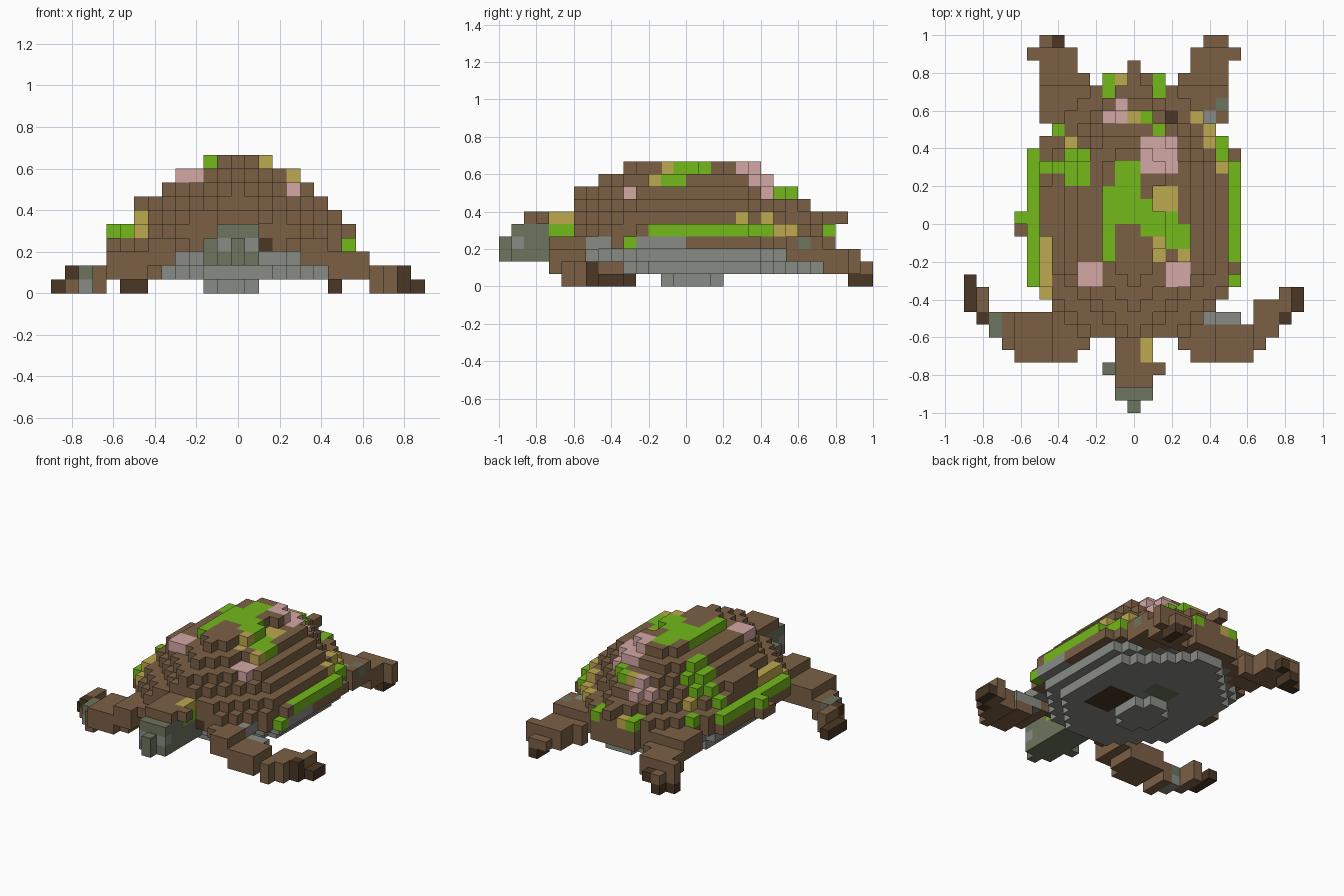
import bpy, bmesh
from mathutils import Vector

default = bpy.data.objects.get("Cube")
if default:
    bpy.data.objects.remove(default, do_unlink=True)

UNIT = 2 / 30          # edge of one block
LENGTH = 30            # blocks from beak to rear toes

# ---- colours (display hex, converted to linear) ----
PALETTE = {"brown": "7B6045", "green": "73B81A", "khaki": "BEA84E", "pink": "D4A8A5",
           "grey": "898C85", "moss_grey": "6D755E", "dark_brown": "4A3725"}
NAMES = list(PALETTE)


def linear(c):
    return c / 12.92 if c <= 0.04045 else ((c + 0.055) / 1.055) ** 2.4


def make_material(name, code):
    rgb = [linear(c / 255) for c in bytes.fromhex(code)]
    mat = bpy.data.materials.new(name)
    mat.use_nodes = True
    mat.diffuse_color = (*rgb, 1)
    shader = next(n for n in mat.node_tree.nodes if n.type == "BSDF_PRINCIPLED")
    shader.inputs["Base Color"].default_value = (*rgb, 1)
    shader.inputs["Roughness"].default_value = 0.9
    return mat


MATERIALS = [make_material(n, c) for n, c in PALETTE.items()]

# ---- block helpers: blocks[(x, y, z)] = [part, colour] ----
blocks = {}


def span(pair):
    return range(pair[0], pair[1] + 1) if isinstance(pair, tuple) else range(pair, pair + 1)


def fill(part, colour, xs, ys, zs):
    for x in span(xs):
        for y in span(ys):
            for z in span(zs):
                blocks.setdefault((x, y, z), [part, colour])


def carve(xs, ys, zs):
    for x in span(xs):
        for y in span(ys):
            for z in span(zs):
                blocks.pop((x, y, z), None)


def layer(part, colour, z, half, front, back, nose, rear):
    """One slab with stepped diagonal corners."""
    for y in range(front, back + 1):
        w = min(half, y - front + nose, back - y + rear)
        fill(part, colour, (-w, w), y, z)


def paint(colour, xs, ys, zs=None):
    """Recolour the highest block of each column, or a given height range."""
    for x in span(xs):
        for y in span(ys):
            column = [z for z in range(10) if (x, y, z) in blocks]
            chosen = column[-1:] if zs is None else [z for z in column if z in span(zs)]
            for z in chosen:
                blocks[x, y, z][1] = colour


# ---- shell: stepped dome ----
for z, half, front, back, nose, rear in [
        (9, 2, 10, 20, 0, 1), (8, 4, 8, 21, 0, 2), (7, 5, 6, 23, 0, 1),
        (6, 6, 6, 24, 1, 1), (5, 7, 6, 26, 3, 0), (4, 8, 6, 26, 4, 2), (3, 8, 6, 25, 4, 3)]:
    layer("shell", "brown", z, half, front, back, nose, rear)
fill("shell", "brown", 0, 27, 5)
fill("shell", "brown", (-2, 2), 26, (2, 4))
fill("shell", "brown", (-3, 3), 25, 2)
fill("shell", "brown", 6, 21, 5)
fill("shell", "brown", -9, 14, 3)
fill("shell", "brown", -9, 15, (3, 4))
fill("shell", "brown", -7, (14, 17), 6)
fill("shell", "brown", (-4, -3), (10, 11), 8)

# ---- weathered notches in the shell ----
carve(2, (16, 17), 9)
carve(2, 12, 9)
carve(3, 11, 8)
carve(3, 23, 5)
carve(8, 10, 4)
carve(8, 20, 4)

# ---- belly plate ----
layer("belly", "grey", 2, 7, 7, 25, 3, 2)
layer("belly", "grey", 1, 6, 8, 25, 2, 1)
fill("belly", "grey", (-1, 0), (13, 17), 0)
fill("belly", "grey", (-2, 1), (14, 16), 0)

# ---- head ----
fill("head", "moss_grey", (-1, 1), (1, 6), (2, 4))
fill("head", "moss_grey", 0, 0, (2, 3))
fill("head", "brown", (-1, 1), (2, 6), 5)
fill("head", "moss_grey", -2, 3, (2, 3))
fill("head", "brown", 2, 3, 5)

# ---- flippers, mirrored ----
for side, word in ((1, "left"), (-1, "right")):
    front, rear = word + "_front_flipper", word + "_rear_flipper"
    reach = 8 if side > 0 else 7

    def limb(part, x, ys, zs, colour="brown"):
        fill(part, colour, side * x, ys, zs)

    limb(front, 3, (6, 8), 3)
    limb(front, 4, (5, 8), 3)
    for x in (5, 6):
        limb(front, x, (4, 7), (2, 3))
    for x in (7, 8, 9):
        limb(front, x, (4, 6 if side * x == 9 else 7), (1, 2))
    limb(front, 10, (5, reach), (0, 1))
    limb(front, 11, (6, reach), (0, 1))
    limb(front, 12, 7, (0, 1), "dark_brown")
    limb(front, 12, (8, 9), (0, 1))
    limb(front, 13, (8, 9 if side > 0 else 10), 0, "dark_brown")

    for x in (4, 5, 6, 7):
        limb(rear, x, (23, 25), (2, 3))
        limb(rear, x, 26, (1, 2))
    for x in (5, 6, 7):
        limb(rear, x, 27, (1, 2))
    for x in (5, 6, 7, 8):
        limb(rear, x, 28, (1, 2))
    for x in (6, 7):
        limb(rear, x, 29, 1)
    limb(rear, 7, (28, 29), 0, "dark_brown")
fill("right_front_flipper", "brown", -6, (5, 7), 1)
fill("right_rear_flipper", "dark_brown", -8, 28, 0)

# ---- moss, lichen and blossom on the shell ----
for xs, ys in [((-1, 0), (16, 19)), ((-2, 1), (15, 16)), (-2, 17), (-2, (12, 14)),
               ((1, 3), (14, 15)), (4, 14), ((3, 4), 13), ((-5, -4), (18, 20)),
               ((-7, -6), 19), (-6, 22), (-2, (25, 26)), (2, (25, 26)), (1, 23), (2, 22),
               (7, (20, 21)), (8, (12, 19)), (-8, (10, 20)), (-9, 15)]:
    paint("green", xs, ys)
for xs, ys in [((2, 3), (16, 17)), (2, (12, 13)), (-5, 21), (-1, 26), (0, 23), (5, 23),
               (6, (21, 22)), (7, 19), (-7, (9, 13)), (1, (4, 5))]:
    paint("khaki", xs, ys)
for xs, ys in [((1, 3), (19, 21)), ((-4, -3), (10, 11)), ((3, 4), (10, 11)),
               ((-2, -1), 23), (-1, 24)]:
    paint("pink", xs, ys)

# ---- small patches at a set height ----
paint("grey", 8, (11, 14), 3)
paint("grey", (5, 6), (7, 8), 3)
paint("green", 8, 10, 3)
paint("green", 1, (4, 5), 4)
paint("khaki", 4, 12, 8)
paint("khaki", 5, 23, 3)
paint("grey", (6, 8), 7, (2, 3))
paint("moss_grey", -11, (6, 7), 1)
paint("grey", -11, (6, 7), 0)
paint("brown", -12, 7, 0)
paint("moss_grey", 7, 24)
paint("grey", 6, 23)
paint("dark_brown", 3, 23)
paint("dark_brown", -6, 29)
paint("dark_brown", 2, 6, 3)
paint("grey", (-1, 1), 1, 3)
paint("moss_grey", 0, 1, 3)
paint("dark_brown", (2, 4), (13, 16), 1)
paint("moss_grey", (-1, 1), (18, 19), 1)

# ---- turn each part into one mesh of its exposed block faces ----
STEPS = [Vector(s) for s in ((1, 0, 0), (-1, 0, 0), (0, 1, 0), (0, -1, 0), (0, 0, 1), (0, 0, -1))]


def build(part):
    bm = bmesh.new()
    corners = {}

    def corner(p):
        key = tuple(round(c * 2) for c in p)
        if key not in corners:
            corners[key] = bm.verts.new(p * UNIT)
        return corners[key]

    for (x, y, z), (owner, colour) in blocks.items():
        if owner != part:
            continue
        centre = Vector((x, y - (LENGTH - 1) / 2, z + 0.5))
        for n in STEPS:
            if (x + int(n.x), y + int(n.y), z + int(n.z)) in blocks:
                continue
            u = Vector((n.y, n.z, n.x))
            v = n.cross(u)
            quad = [corner(centre + (n + u * a + v * b) / 2)
                    for a, b in ((-1, -1), (1, -1), (1, 1), (-1, 1))]
            face = bm.faces.new(quad)
            face.material_index = NAMES.index(colour)
    mesh = bpy.data.meshes.new(part)
    bm.to_mesh(mesh)
    bm.free()
    for mat in MATERIALS:
        mesh.materials.append(mat)
    bpy.context.collection.objects.link(bpy.data.objects.new(part, mesh))


for part in sorted({owner for owner, _ in blocks.values()}):
    build(part)
